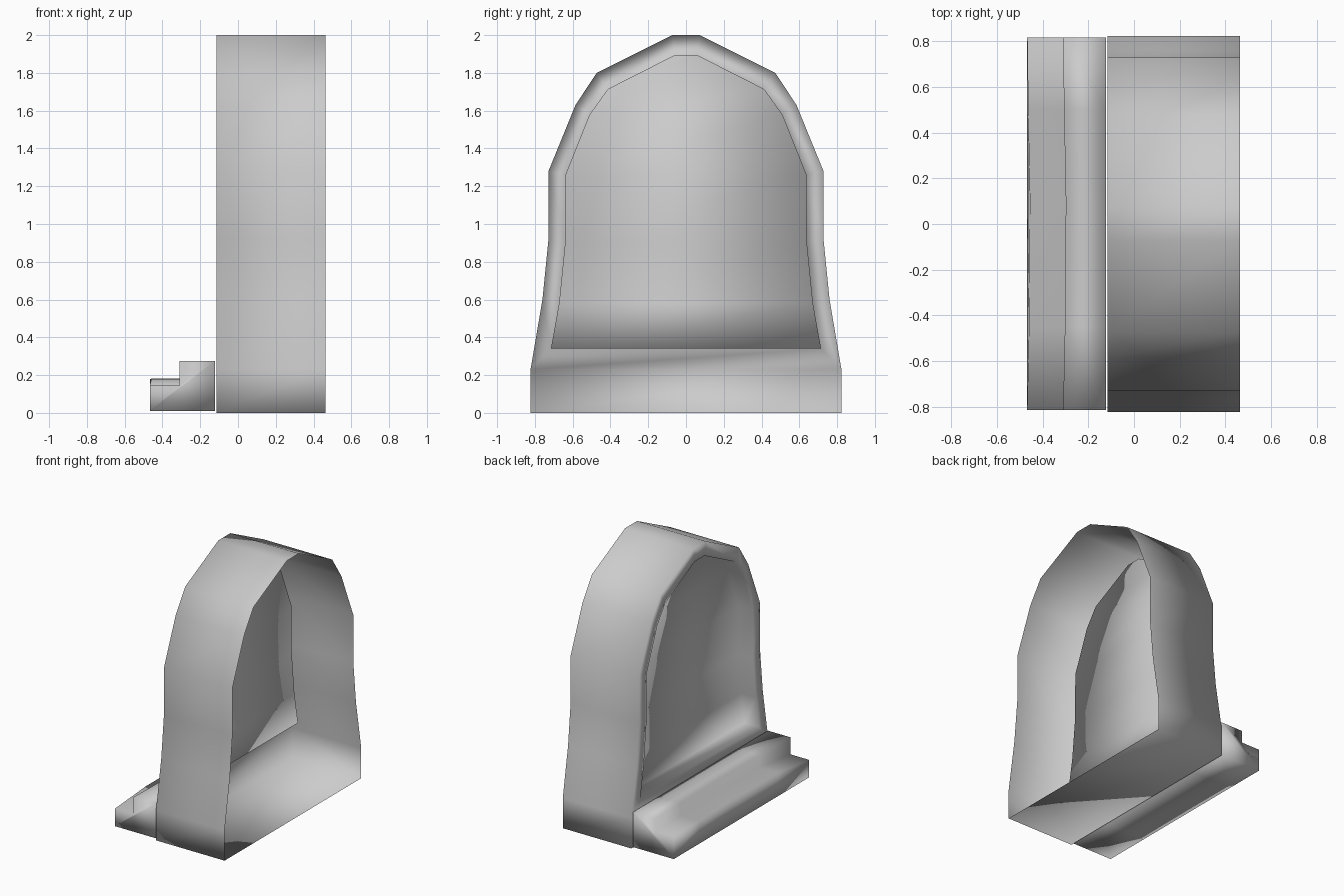
import bpy, bmesh

if "Cube" in bpy.data.objects:
    bpy.data.objects.remove(bpy.data.objects["Cube"])

# half profiles (y, z), bottom to top
OUTER = [(.823, 0), (.823, .23), (.76, .6), (.728, .92), (.728, 1.28), (.585, 1.63), (.473, 1.8), (.072, 2)]
INNER = [(.715, .34), (.672, .58), (.64, .9), (.638, 1.26), (.51, 1.58), (.413, 1.715), (.058, 1.895)]
X_OPEN, X_RIM, X_PANEL = .463, -.115, .005


def finish(bm, name):
    bmesh.ops.recalc_face_normals(bm, faces=bm.faces)
    mesh = bpy.data.meshes.new(name)
    bm.to_mesh(mesh)
    bm.free()
    mesh.shade_smooth()
    obj = bpy.data.objects.new(name, mesh)
    bpy.context.collection.objects.link(obj)
    return obj


def pairs(bm, half, x):
    """Mirrored left/right vertices for each row of a half profile."""
    return [(bm.verts.new((x, -y, z)), bm.verts.new((x, y, z))) for y, z in half]


def loop(rows):
    return [r[1] for r in rows] + [r[0] for r in reversed(rows)]


def bridge(bm, a, b):
    n = len(a)
    for i in range(n):
        j = (i + 1) % n
        bm.faces.new((a[i], a[j], b[j], b[i]))


# arched shell: single skin, open on +x, with rim and recessed panel on -x
bm = bmesh.new()
back = pairs(bm, OUTER, X_OPEN)
rim = pairs(bm, OUTER, X_RIM)
lip = pairs(bm, INNER, X_RIM)
panel = pairs(bm, INNER, X_PANEL)
bridge(bm, loop(back), loop(rim))
bm.faces.new((*rim[0], rim[1][1], rim[1][0]))
bridge(bm, loop(rim[1:]), loop(lip))
bridge(bm, loop(lip), loop(panel))
for lo, hi in zip(panel, panel[1:]):
    bm.faces.new((lo[0], lo[1], hi[1], hi[0]))
finish(bm, "arched_shell")

# stepped sill in front of the recess, slightly uneven along its length
bm = bmesh.new()
stations = [(-.813, .145, 0), (-.45, .18, .008), (.1, .183, .012), (.5, .18, .004), (.815, .18, 0)]
rings = []
for y, step, dx in stations:
    section = [(-.122, .01), (-.122, .275), (-.31 + dx, .275), (-.31 + dx, step),
               (-.467 + dx, step), (-.467, .01)]
    rings.append([bm.verts.new((x, y, z)) for x, z in section])
for a, b in zip(rings, rings[1:]):
    bridge(bm, a, b)
bm.faces.new(rings[0])
bm.faces.new(rings[-1])
finish(bm, "stepped_sill")
